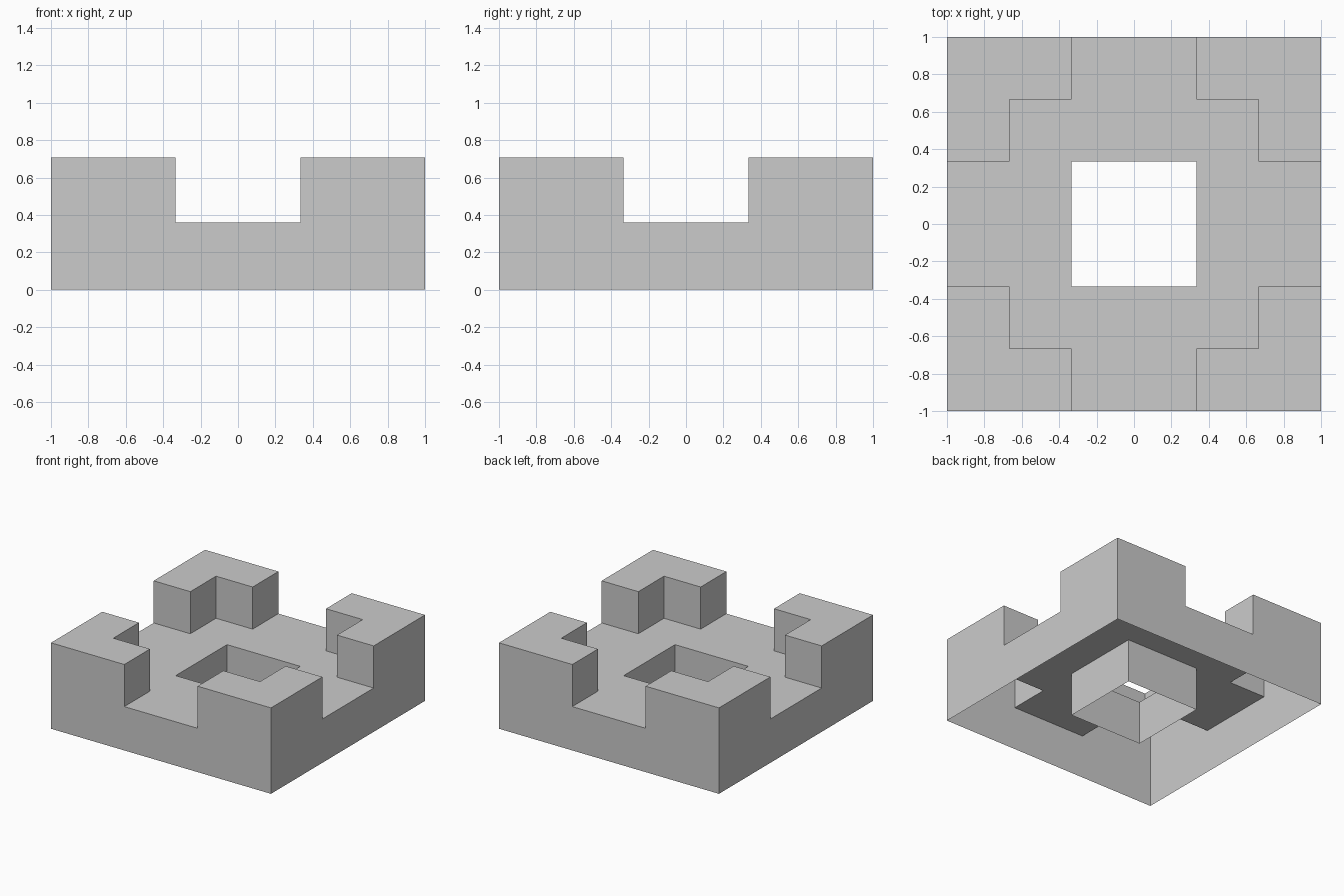
import bpy, bmesh, math
from mathutils import Vector

if "Cube" in bpy.data.objects:
    bpy.data.objects.remove(bpy.data.objects["Cube"])

DECK_Z, TOP_Z = 0.36, 0.706
THIRD = 1 / 3

bm = bmesh.new()

# Deck: 6 x 6 cells with the square opening in the middle removed
bmesh.ops.create_grid(bm, x_segments=6, y_segments=6, size=1)
bmesh.ops.translate(bm, verts=bm.verts, vec=(0, 0, DECK_Z))


def cell(face):
    c = face.calc_center_median()
    return abs(c.x), abs(c.y)


hole = [f for f in bm.faces if max(cell(f)) < THIRD]
bmesh.ops.delete(bm, geom=hole, context='FACES')

# Outer skirt and opening walls: both rims drop to the ground, underside open
rims = [e for e in bm.edges if e.is_boundary]
walls = bmesh.ops.extrude_edge_only(bm, edges=rims)['geom']
for v in walls:
    if isinstance(v, bmesh.types.BMVert):
        v.co.z = 0

# Corner towers: hollow L-shapes raised from the deck
bm.normal_update()
corners = [f for f in bm.faces if abs(f.normal.z) > 0.9
           and min(cell(f)) > THIRD and max(cell(f)) > 2 * THIRD]
raised = bmesh.ops.extrude_face_region(bm, geom=corners)['geom']
for v in raised:
    if isinstance(v, bmesh.types.BMVert):
        v.co.z = TOP_Z
left = [f for f in corners if f.is_valid]
if left:
    bmesh.ops.delete(bm, geom=left, context='FACES_ONLY')

# Clean normals (facing outward) and merge flat areas
bmesh.ops.recalc_face_normals(bm, faces=bm.faces)
bm.normal_update()
if max(bm.faces, key=lambda f: f.calc_center_median().z).normal.z < 0:
    bmesh.ops.reverse_faces(bm, faces=bm.faces)
bmesh.ops.dissolve_limit(bm, angle_limit=math.radians(1),
                         verts=bm.verts, edges=bm.edges)

mesh = bpy.data.meshes.new("castellated_block")
bm.to_mesh(mesh)
bm.free()
bpy.context.collection.objects.link(bpy.data.objects.new("castellated_block", mesh))
